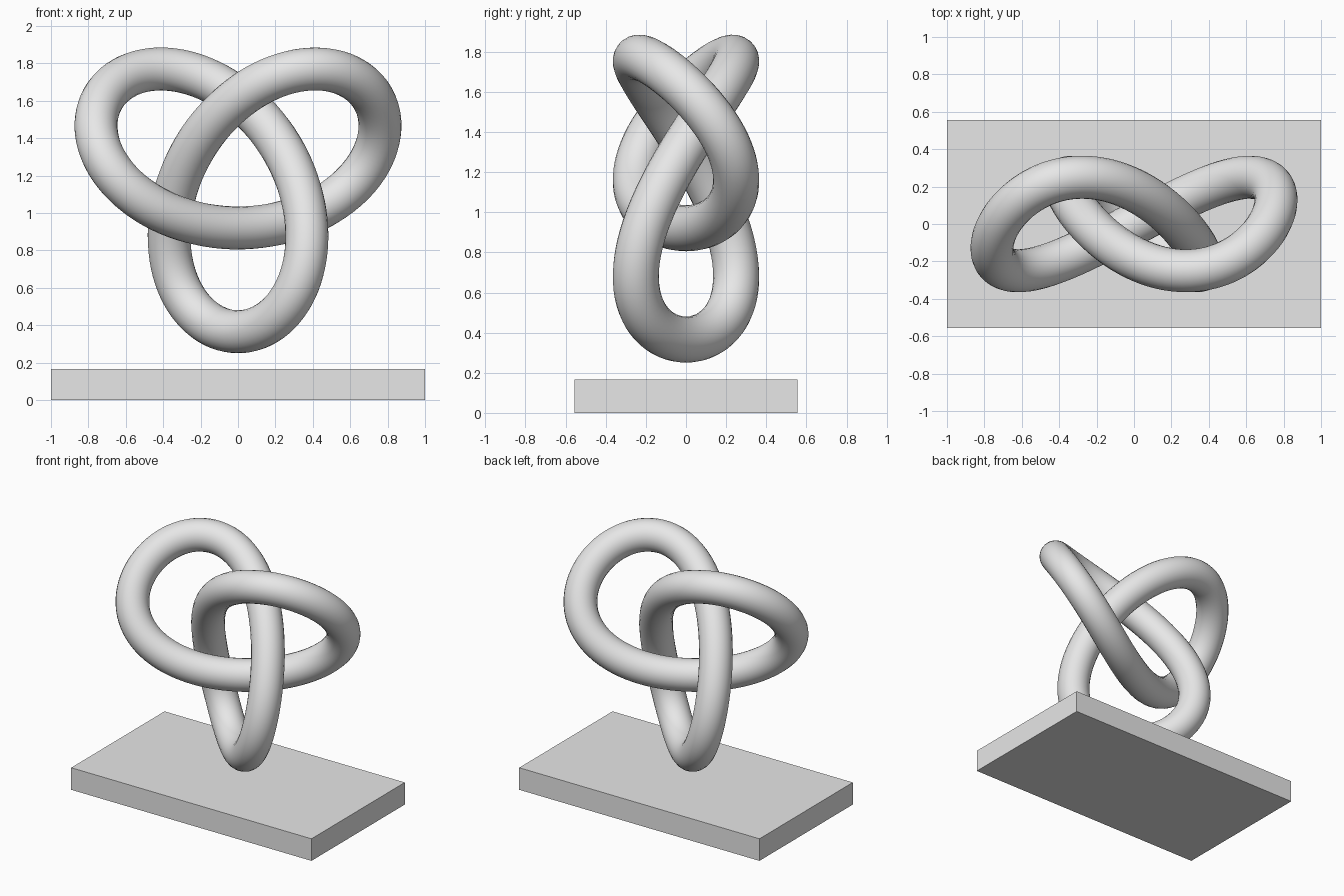
import bpy, math

if "Cube" in bpy.data.objects:
    bpy.data.objects.remove(bpy.data.objects["Cube"])

grey = bpy.data.materials.new("light grey")
grey.diffuse_color = (0.8, 0.8, 0.8, 1)
grey.use_nodes = True
grey.node_tree.nodes["Principled BSDF"].inputs["Base Color"].default_value = grey.diffuse_color

# Rectangular base slab
bpy.ops.mesh.primitive_cube_add(size=1, location=(0, 0, 0.083))
base = bpy.context.object
base.name = "base"
base.scale = (2.0, 1.11, 0.166)
bpy.ops.object.transform_apply(location=False, rotation=False, scale=True)
base.data.materials.append(grey)

# Trefoil knot: round tube swept along a closed path
N, S, DEPTH, ZC, R = 200, 0.2775, 0.25, 1.198, 0.115
curve = bpy.data.curves.new("knot", 'CURVE')
curve.dimensions = '3D'
curve.bevel_depth = R
curve.bevel_resolution = 10
path = curve.splines.new('POLY')
path.points.add(N - 1)
path.use_cyclic_u = True
for i, p in enumerate(path.points):
    t = 2 * math.pi * i / N
    p.co = (S * (math.sin(t) + 2 * math.sin(2 * t)),
            DEPTH * math.sin(3 * t),
            ZC + S * (math.cos(t) - 2 * math.cos(2 * t)), 1)
curve.materials.append(grey)
knot = bpy.data.objects.new("knot", curve)
bpy.context.collection.objects.link(knot)

# Turn the sweep into a smooth mesh
bpy.ops.object.select_all(action='DESELECT')
knot.select_set(True)
bpy.context.view_layer.objects.active = knot
bpy.ops.object.convert(target='MESH')
bpy.ops.object.shade_smooth()
